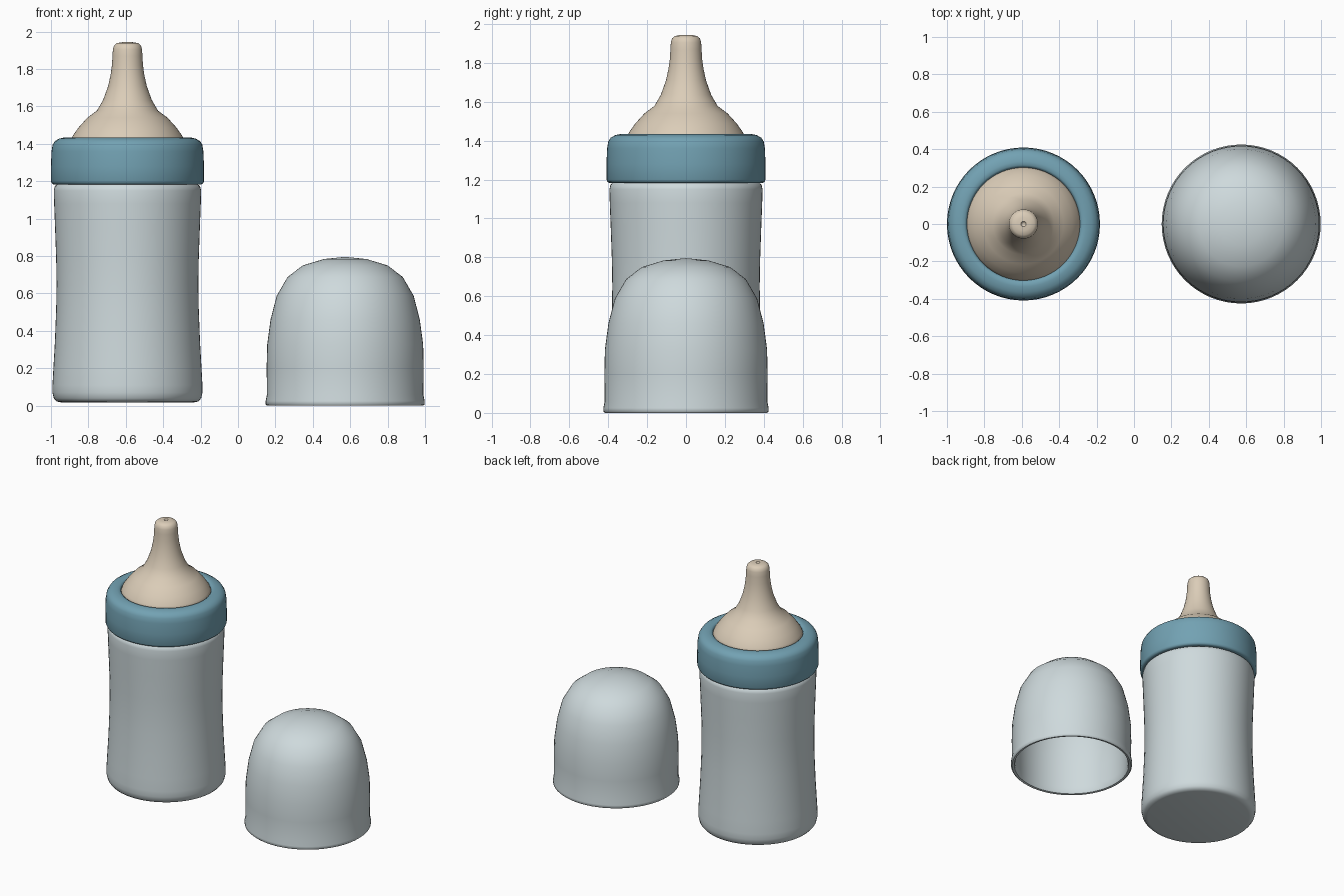
import bpy, math

SEG = 64


def material(name, rgb):
    m = bpy.data.materials.new(name)
    m.diffuse_color = (*rgb, 1)
    return m


def lathe(name, x, profile, mat, sharp=50):
    """Revolve (radius, z) points, ordered bottom-outside to top, about a vertical axis."""
    verts, faces, rings = [], [], []
    for r, z in profile:
        n = 1 if r == 0 else SEG
        rings.append(range(len(verts), len(verts) + n))
        for i in range(n):
            a = 2 * math.pi * i / SEG
            verts.append((r * math.cos(a), r * math.sin(a), z))
    for lo, hi in zip(rings, rings[1:]):
        for i in range(SEG):
            j = (i + 1) % SEG
            if len(lo) == 1:
                faces.append((lo[0], hi[j], hi[i]))
            elif len(hi) == 1:
                faces.append((lo[i], lo[j], hi[0]))
            else:
                faces.append((lo[i], lo[j], hi[j], hi[i]))
    mesh = bpy.data.meshes.new(name)
    mesh.from_pydata(verts, [], faces)
    mesh.materials.append(mat)
    ob = bpy.data.objects.new(name, mesh)
    ob.location.x = x
    bpy.context.collection.objects.link(ob)
    bpy.ops.object.select_all(action='DESELECT')
    ob.select_set(True)
    bpy.context.view_layer.objects.active = ob
    bpy.ops.object.shade_smooth_by_angle(angle=math.radians(sharp))
    return ob


grey = material("pale_grey", (0.62, 0.70, 0.72))
blue = material("dusty_blue", (0.17, 0.36, 0.45))
cream = material("warm_cream", (0.71, 0.61, 0.48))

BX, CX = -0.591, 0.573

# Bottle body with a gentle waist and a neck hidden in the collar
lathe("bottle_body", BX, [
    (0, 0.018), (0.355, 0.018), (0.38, 0.023), (0.394, 0.04), (0.401, 0.07),
    (0.401, 0.11), (0.396, 0.2), (0.388, 0.34), (0.381, 0.52), (0.379, 0.65),
    (0.381, 0.78), (0.387, 0.95), (0.392, 1.08), (0.394, 1.15), (0.388, 1.175),
    (0.365, 1.19), (0.34, 1.2), (0.33, 1.3)], grey)

# Screw collar, a closed ring open in the middle
lathe("screw_collar", BX, [
    (0.33, 1.2), (0.36, 1.183), (0.395, 1.183), (0.404, 1.188), (0.409, 1.2),
    (0.409, 1.28), (0.406, 1.36), (0.4, 1.395), (0.388, 1.415), (0.365, 1.428),
    (0.335, 1.435), (0.315, 1.434), (0.305, 1.427), (0.3, 1.41), (0.3, 1.36),
    (0.33, 1.2)], blue)

# Soft teat with a small hole at the tip
lathe("teat", BX, [
    (0.3, 1.37), (0.302, 1.42), (0.294, 1.441), (0.262, 1.487), (0.214, 1.54),
    (0.163, 1.578), (0.13, 1.635), (0.103, 1.71), (0.09, 1.77), (0.083, 1.82),
    (0.08, 1.87), (0.078, 1.905), (0.072, 1.926), (0.058, 1.938), (0.035, 1.943),
    (0.014, 1.944), (0.01, 1.938), (0, 1.932)], cream)

# Hollow dome cap: outer shell, rim, then inner shell
dome = [(0.418, 0.06), (0.42, 0.2), (0.417, 0.327), (0.399, 0.461),
        (0.366, 0.588), (0.308, 0.688), (0.227, 0.75), (0.115, 0.784), (0, 0.796)]
inner = [(max(r - 0.024, 0), z - 0.024 * (z > 0.3)) for r, z in reversed(dome)]
rim = [(0.396, 0.015), (0.402, 0.003), (0.417, 0.0), (0.425, 0.007), (0.425, 0.025)]
lathe("dome_cap", CX, inner + rim + dome, grey)
